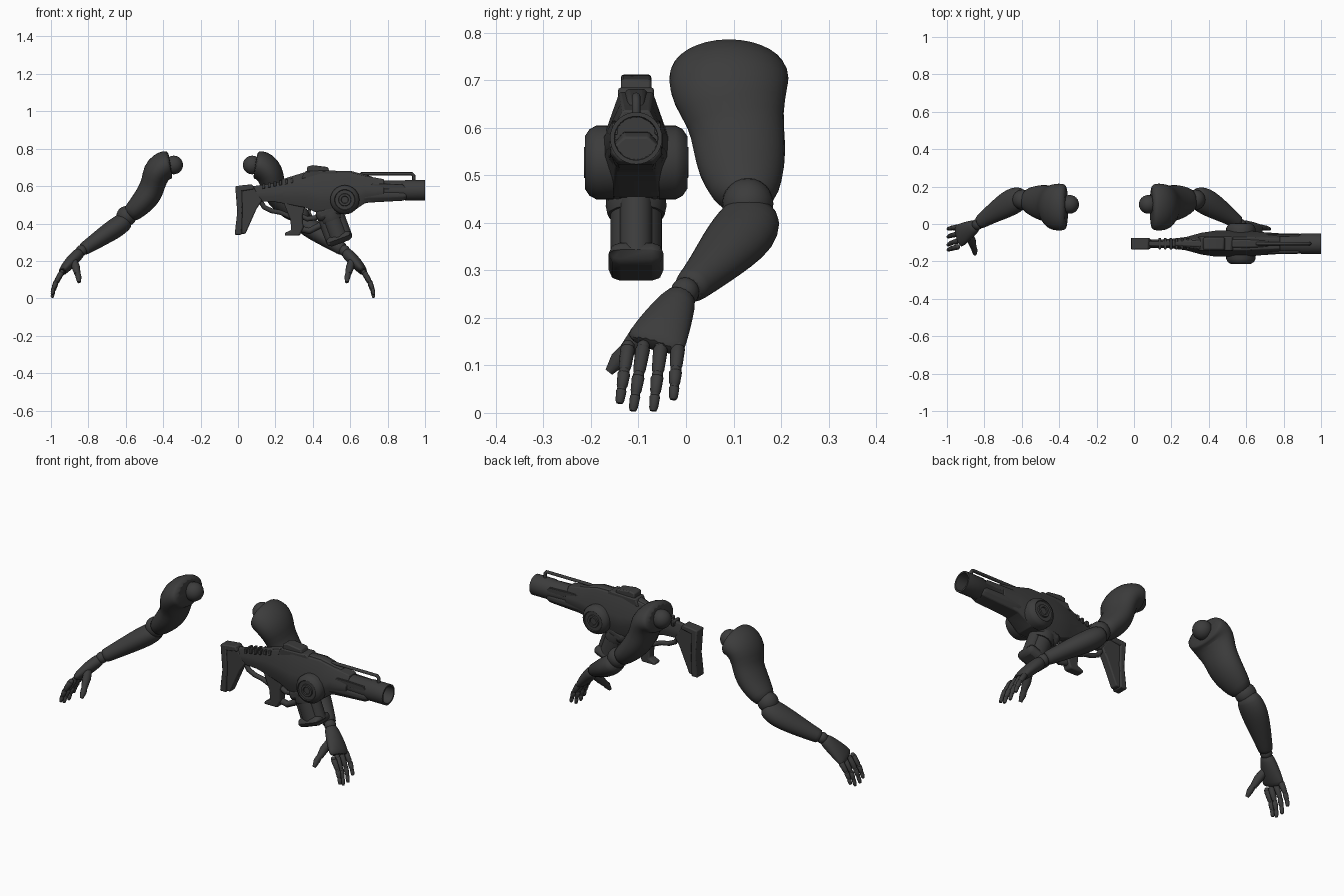
import bpy, bmesh, math
from mathutils import Vector, Matrix

old = bpy.data.objects.get("Cube")
if old:
    bpy.data.objects.remove(old)

mat = bpy.data.materials.new("charcoal")
mat.use_nodes = True
colour = (0.045, 0.045, 0.045, 1)
mat.diffuse_color = colour
mat.node_tree.nodes["Principled BSDF"].inputs["Base Color"].default_value = colour

MIRROR_X = -0.134   # plane between the two arms
GY = -0.105         # centre plane of the blaster
BORE = 0.578        # height of the barrel axis


def finish(name, bm, angle=35, bevel=0, subdiv=0):
    bmesh.ops.recalc_face_normals(bm, faces=bm.faces)
    me = bpy.data.meshes.new(name)
    bm.to_mesh(me)
    bm.free()
    me.materials.append(mat)
    ob = bpy.data.objects.new(name, me)
    bpy.context.collection.objects.link(ob)
    if bevel:
        m = ob.modifiers.new("bevel", "BEVEL")
        m.width, m.segments, m.limit_method = bevel, 2, "ANGLE"
    if subdiv:
        ob.modifiers.new("smooth", "SUBSURF").levels = subdiv
        ob.modifiers["smooth"].render_levels = subdiv
    bpy.ops.object.select_all(action="DESELECT")
    ob.select_set(True)
    bpy.context.view_layer.objects.active = ob
    bpy.ops.object.shade_smooth_by_angle(angle=math.radians(angle))
    return ob


def skin(name, rings, **kw):
    """Bridge equal rings of points and cap both ends."""
    bm = bmesh.new()
    vs = [[bm.verts.new(p) for p in r] for r in rings]
    n = len(vs[0])
    for a, b in zip(vs, vs[1:]):
        for i in range(n):
            j = (i + 1) % n
            bm.faces.new((a[i], a[j], b[j], b[i]))
    bm.faces.new(vs[0])
    bm.faces.new(vs[-1])
    return finish(name, bm, **kw)


def limb(name, side, secs, sides=16, **kw):
    """Oval sections (distance out, y, z, half width, half depth) along a path."""
    pts = [Vector(s[:3]) for s in secs]
    rings = []
    for i, s in enumerate(secs):
        t = (pts[min(i + 1, len(pts) - 1)] - pts[max(i - 1, 0)]).normalized()
        a = (Vector((0, 1, 0)) - t * t.y).normalized()
        b = t.cross(a)
        ring = []
        for k in range(sides):
            w = math.tau * k / sides
            p = pts[i] + a * s[3] * math.cos(w) + b * s[4] * math.sin(w)
            ring.append((MIRROR_X + side * p.x, p.y, p.z))
        rings.append(ring)
    return skin(name, rings, **kw)


def ball(name, side, u, y, z, r, segs=24):
    bm = bmesh.new()
    bmesh.ops.create_uvsphere(bm, u_segments=segs, v_segments=segs // 2, radius=r)
    bmesh.ops.translate(bm, verts=bm.verts, vec=(MIRROR_X + side * u, y, z))
    return finish(name, bm, angle=60)


def lathe(name, profile, start, axis, sides=32, **kw):
    """Spin (distance along axis, radius) points around an axis."""
    rot = Vector(axis).to_track_quat("Z", "Y")
    rings = [[Vector(start) + rot @ Vector((r * math.cos(math.tau * k / sides),
              r * math.sin(math.tau * k / sides), d)) for k in range(sides)]
             for d, r in profile]
    return skin(name, rings, **kw)


def plate(name, outline, half, y=GY, bevel=0.006):
    """Side outline of (x, z) points given thickness in y."""
    rings = [[(x, y + d, z) for x, z in outline] for d in (-half, half)]
    return skin(name, rings, bevel=bevel)


def hull(name, secs, bevel=0.004):
    """Chamfered sections (x, bottom, top, half width) along the blaster."""
    shape = [(-.5, 1), (.5, 1), (1, .55), (1, .3), (.7, 0), (-.7, 0), (-1, .3), (-1, .55)]
    rings = [[(x, GY + w * a, lo + (hi - lo) * b) for a, b in shape]
             for x, lo, hi, w in secs]
    return skin(name, rings, bevel=bevel)


def tube(name, pts, r):
    cu = bpy.data.curves.new(name, "CURVE")
    cu.dimensions, cu.bevel_depth, cu.bevel_resolution = "3D", r, 2
    cu.use_fill_caps = True
    sp = cu.splines.new("POLY")
    sp.points.add(len(pts) - 1)
    for p, (x, z) in zip(sp.points, pts):
        p.co = (x, GY, z, 1)
    cu.materials.append(mat)
    bpy.context.collection.objects.link(bpy.data.objects.new(name, cu))


# Arms, one each side of the mirror plane
for side, tag in ((1, "left_"), (-1, "right_")):
    ball(tag + "shoulder_ball", side, .21, .105, .713, .05)
    limb(tag + "upper_arm", side, [
        (.225, .09, .718, .118, .072), (.24, .09, .716, .126, .078),
        (.27, .09, .705, .13, .084), (.305, .092, .672, .126, .078),
        (.318, .105, .615, .102, .066), (.337, .112, .565, .1, .072),
        (.375, .117, .512, .094, .066), (.425, .125, .465, .074, .054),
        (.452, .128, .442, .052, .046)], subdiv=1, angle=60)
    ball(tag + "elbow_ball", side, .462, .13, .44, .054)
    limb(tag + "forearm", side, [
        (.455, .14, .425, .05, .042), (.475, .137, .41, .066, .052),
        (.515, .122, .38, .074, .056), (.565, .092, .347, .068, .052),
        (.635, .048, .3, .05, .043), (.685, .012, .267, .038, .036),
        (.697, .005, .26, .036, .034)], subdiv=1, angle=60)
    ball(tag + "wrist_ball", side, .703, -.002, .255, .03)
    limb(tag + "palm", side, [
        (.705, -.005, .252, .027, .027), (.722, -.016, .235, .04, .033),
        (.765, -.042, .19, .056, .033), (.795, -.06, .155, .064, .026),
        (.808, -.068, .138, .064, .02)], subdiv=1, angle=60)
    # Fingers: knuckle y, fingertip y, fingertip z
    for i, (ky, ty, tz) in enumerate(((-.122, -.14, .02), (-.09, -.112, .004),
                                      (-.053, -.069, .004), (-.017, -.027, .028))):
        base, tip = Vector((.808, ky, .14)), Vector((.86, ty, tz))
        mid = base.lerp(tip, .45) + Vector((.008, 0, 0))
        end = base.lerp(tip, .75) + Vector((.006, 0, 0))
        chain = (base, mid, end, tip)
        for k, r in enumerate((.0155, .0135, .011)):
            a, b = chain[k], chain[k + 1]
            limb(f"{tag}finger_{i + 1}_{k + 1}", side,
                 [(*a.lerp(b, f), r * g, r * g) for f, g in
                  ((0, .75), (.1, 1), (.8, .85), (1, .6))], sides=10, angle=60)
            ball(f"{tag}finger_joint_{i + 1}_{k + 1}", side, *a, r * .9, segs=10)
    limb(tag + "thumb_base", side, [(.745, -.06, .2, .02, .02), (.732, -.095, .165, .024, .022),
                                    (.724, -.125, .13, .017, .016)], sides=12, angle=60)
    limb(tag + "thumb_tip", side, [(.724, -.123, .135, .015, .015), (.718, -.142, .112, .018, .016),
                                   (.716, -.162, .086, .009, .009)], sides=12, angle=60)

# Blaster stock and butt
plate("stock", [(-.01, .595), (.065, .605), (.085, .59), (.13, .525), (.1, .48),
                (.04, .345), (-.01, .345), (.003, .46)], .022)
plate("butt_pad", [(-.015, .6), (.02, .603), (.024, .47), (.02, .34), (-.018, .34), (-.004, .46)], .031)
plate("cheek_rest", [(.0, .602), (.075, .61), (.09, .585), (.0, .57)], .03)

# Receiver
hull("receiver", [(.06, .52, .597, .02), (.2, .515, .617, .025), (.28, .5, .645, .036),
                  (.36, .485, .668, .058), (.44, .45, .675, .07), (.6, .455, .675, .07),
                  (.68, .51, .655, .062), (.78, .525, .637, .055)])
hull("top_cover", [(.22, .6, .632, .016), (.36, .63, .675, .03),
                   (.6, .64, .682, .034), (.72, .6, .65, .025)])
plate("rear_sight", [(.37, .66), (.37, .705), (.4, .712), (.48, .702), (.495, .665)], .032)
plate("sight_foot", [(.34, .64), (.36, .68), (.52, .685), (.55, .65)], .038)
for k in range(6):
    plate(f"rib_{k + 1}", [(.13 + k * .03, .585 + k * .006), (.145 + k * .03, .588 + k * .006),
          (.145 + k * .03, .615 + k * .006), (.13 + k * .03, .612 + k * .006)], .03, bevel=.003)

# Barrel with open muzzle
lathe("barrel", [(0, .05), (.25, .052), (.255, .055), (.36, .055), (.36, .046), (.22, .044)],
      (.64, GY, BORE), (1, 0, 0))
hull("barrel_shroud", [(.64, .5, .6, .058), (.7, .512, .6, .056), (.88, .522, .59, .054), (.9, .53, .58, .05)])
for s in (-1, 1):
    plate(f"barrel_fin_{s}", [(.66, .585), (.72, .615), (.88, .61), (.9, .585)], .006, GY + s * .045, .002)
tube("top_rail", [(.64, .645), (.66, .666), (.93, .666), (.94, .655), (.94, .625)], .009)

# Round side housings
for s in (-1, 1):
    lathe(f"side_housing_{s}", [(0, .078), (.035, .078), (.05, .07), (.06, .055), (.055, .052), (.055, .034),
          (.062, .032), (.062, .02), (.056, .018)], (.571, GY + s * .048, .527), (0, s, 0))

# Angled magazine
axis = Vector((.35, 0, -.94)).normalized()
top = Vector((.468, GY, .515))
lathe("magazine", [(0, .054), (.2, .054)], top, axis)
for s in (-1, 1):
    lathe(f"magazine_side_{s}", [(.06, .034), (.21, .034)], top + Vector((s * .036, 0, s * .013)), axis)
lathe("magazine_collar", [(.06, .062), (.085, .064), (.105, .06)], top, axis, sides=16)
for name, d, h in (("magazine_cap", .185, .05), ("magazine_throat", .02, .07)):
    bm = bmesh.new()
    bmesh.ops.create_cube(bm, size=1)
    bmesh.ops.scale(bm, verts=bm.verts, vec=(.145, .116, h))
    frame = Matrix.Translation(top + axis * (d + h / 2)) @ axis.to_track_quat("-Z", "Y").to_matrix().to_4x4()
    # keep the wide side along the blaster
    turn = Matrix.Translation(top + axis * (d + h / 2)) @ Matrix.Rotation(-math.atan2(.35, .94), 4, "Y")
    bmesh.ops.transform(bm, matrix=turn, verts=bm.verts)
    finish(name, bm, bevel=.025)

# Grip, trigger and guards
plate("grip", [(.24, .52), (.36, .5), (.345, .44), (.35, .38), (.33, .335), (.25, .335),
               (.25, .35), (.285, .365), (.28, .42)], .024, bevel=.01)
plate("trigger_frame", [(.41, .5), (.5, .5), (.5, .41), (.45, .41), (.425, .44)], .03)
plate("trigger", [(.375, .5), (.4, .5), (.388, .46), (.398, .44), (.385, .44), (.372, .465)], .008, bevel=.002)
tube("trigger_guard", [(.34, .44), (.37, .425), (.41, .43), (.45, .45)], .014)
tube("hand_guard", [(.34, .37), (.38, .36), (.43, .385), (.48, .42)], .017)
tube("rear_loop", [(.12, .52), (.14, .487), (.18, .468), (.225, .46), (.285, .435)], .013)
